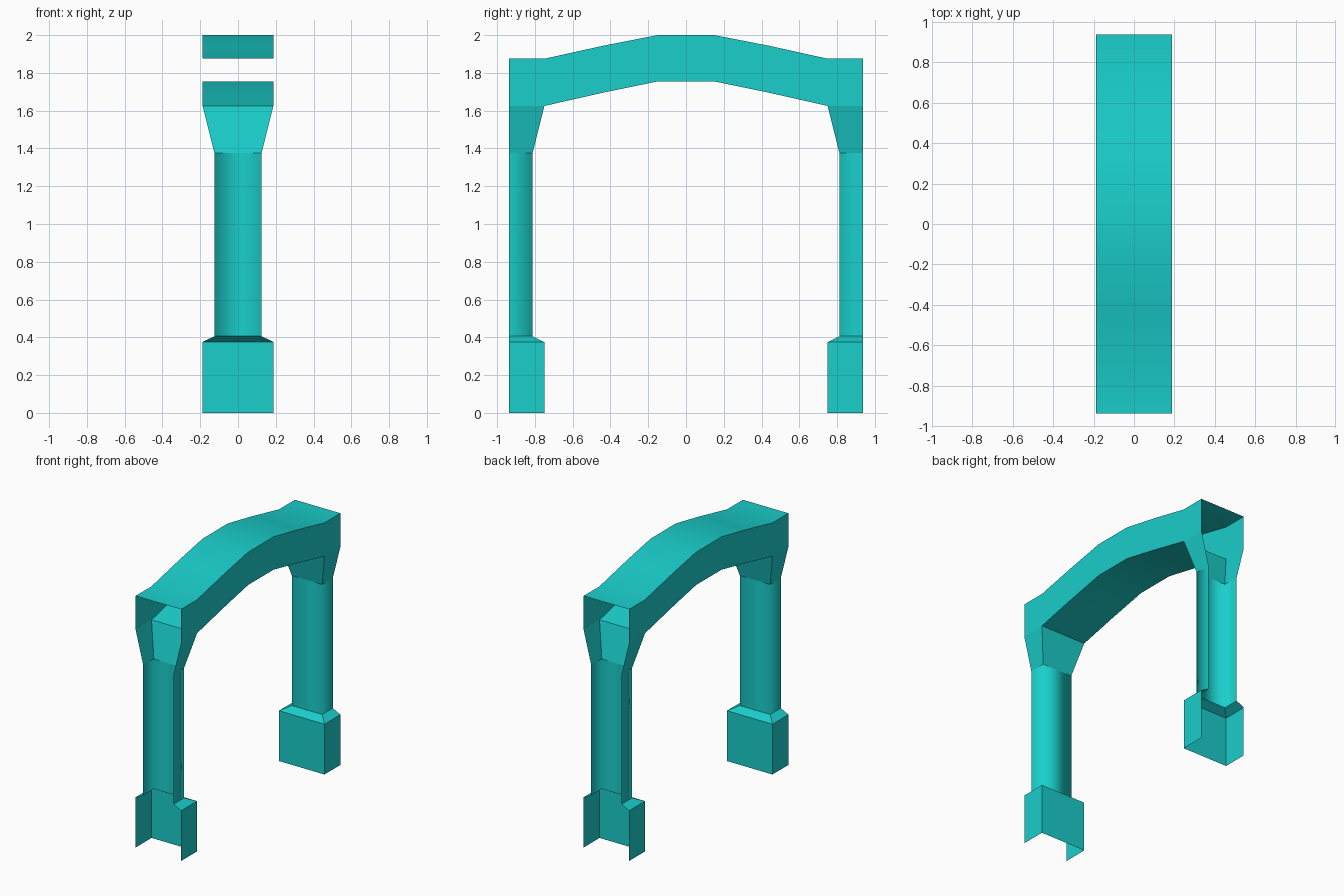
import bpy

if "Cube" in bpy.data.objects:
    bpy.data.objects.remove(bpy.data.objects["Cube"])

END = 0.9375   # y of the open outer ends
HALF = 0.1875  # half width of the arch in x


def make_object(name, verts, faces, smooth):
    mesh = bpy.data.meshes.new(name)
    mesh.from_pydata(verts, [], faces)
    for p in mesh.polygons:
        p.use_smooth = smooth
    obj = bpy.data.objects.new(name, mesh)
    bpy.context.collection.objects.link(obj)
    mesh.materials.append(mat)
    return obj


def pier_part(name, rings, smooth=False):
    """Loft three-sided sections (half width, inner y, z), open to the outside."""
    verts, faces = [], []
    for w, y, z in rings:
        verts += [(-w, END, z), (-w, y, z), (w, y, z), (w, END, z)]
    for r in range(len(rings) - 1):
        for i in range(3):
            a = r * 4 + i
            faces.append((a, a + 1, a + 5, a + 4))
    obj = make_object(name, verts, faces, smooth)
    # the opposite pier
    mirror = obj.modifiers.new("opposite_side", 'MIRROR')
    mirror.use_axis = (False, True, False)
    mirror.use_mirror_merge = False
    return obj


mat = bpy.data.materials.new("turquoise")
mat.diffuse_color = (0.01, 0.62, 0.6, 1)
mat.use_nodes = True
mat.node_tree.nodes["Principled BSDF"].inputs["Base Color"].default_value = mat.diffuse_color

# Piers: hollow base, sloped ledge, softly shaded shaft, flared capital
pier_part("base", [(HALF, 0.75, 0), (HALF, 0.75, 0.375)])
pier_part("base_ledge", [(HALF, 0.75, 0.375), (0.125, 0.8125, 0.406)])
pier_part("shaft", [(0.125, 0.8125, 0.406), (0.125, 0.8125, 1.375)], True)
pier_part("capital", [(0.125, 0.8125, 1.375), (HALF, 0.75, 1.625)])

# Arch: hollow tube, stations are (y, bottom z, top z)
half = [(END, 1.625, 1.875), (0.75, 1.625, 1.875),
        (0.4375, 1.6955, 1.944), (0.15, 1.755, 2.0)]
stations = [(-y, b, t) for y, b, t in half] + half[::-1]
verts, faces = [], []
for y, b, t in stations:
    verts += [(-HALF, y, b), (HALF, y, b), (HALF, y, t), (-HALF, y, t)]
last = len(stations) - 2
for s in range(last + 1):
    for i in range(4):
        if i == 0 and s in (0, last):
            continue  # underside stays open above the capitals
        a, c = s * 4 + i, s * 4 + (i + 1) % 4
        faces.append((a, a + 4, c + 4, c))
arch = make_object("arch", verts, faces, True)

# Outward normals and crisp long edges on the arch
arch.data.flip_normals()
bpy.context.view_layer.objects.active = arch
arch.select_set(True)
bpy.ops.object.shade_smooth_by_angle()
